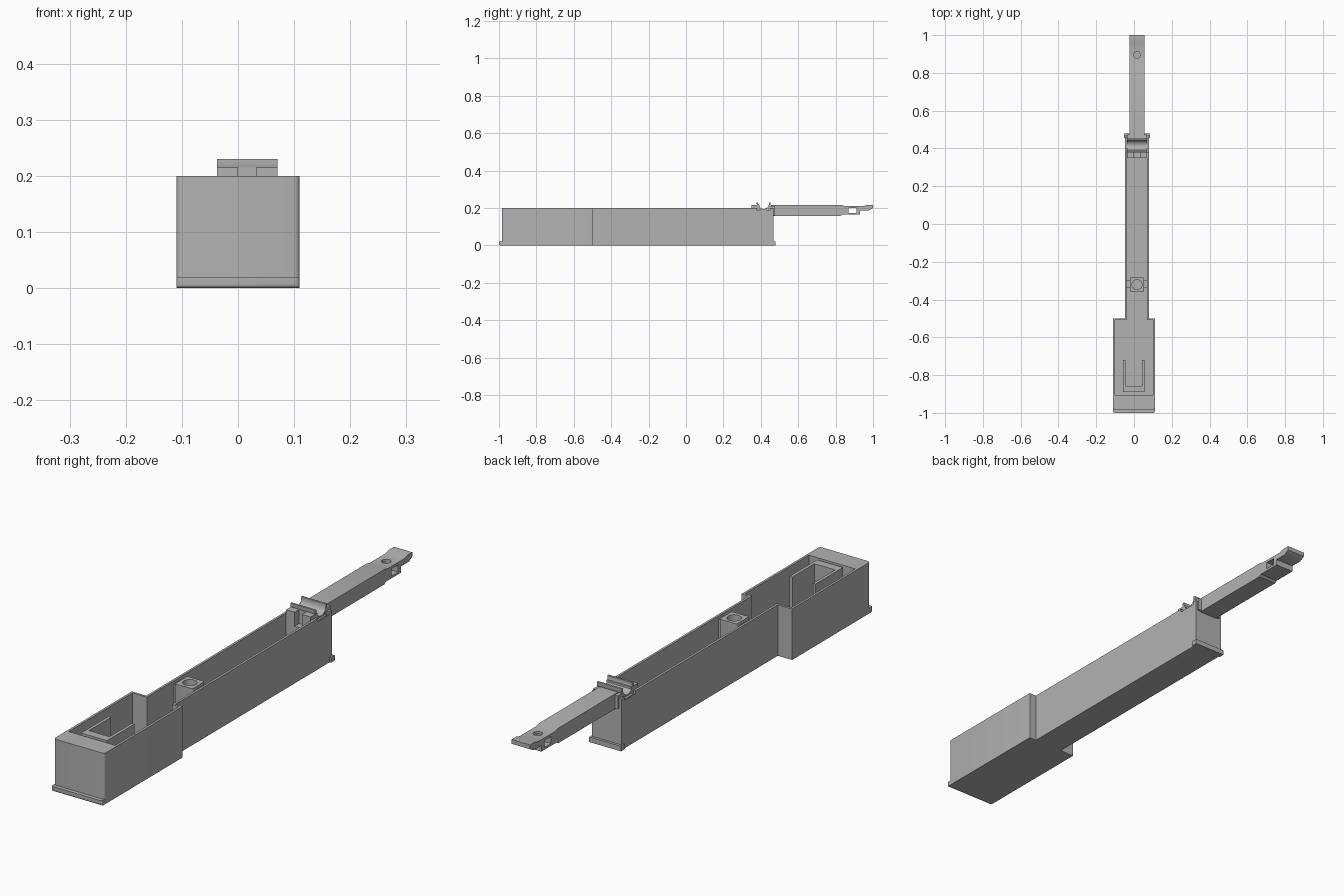
import bpy, bmesh, math
from mathutils import Vector

old = bpy.data.objects.get("Cube")
if old:
    bpy.data.objects.remove(old)

grey = bpy.data.materials.new("plain grey")
grey.use_nodes = True
grey.diffuse_color = (0.45, 0.45, 0.45, 1)
grey.node_tree.nodes["Principled BSDF"].inputs["Base Color"].default_value = grey.diffuse_color

MID = 0.016   # centre line of the narrow channel
RIM = 0.2     # height of the open top


def prism(name, outline, lo, hi, axis="z"):
    """Extrude an outline: (x, y) along z, or (y, z) along x."""
    bm = bmesh.new()
    place = (lambda a, b: (a, b, lo)) if axis == "z" else (lambda a, b: (lo, a, b))
    face = bm.faces.new([bm.verts.new(place(a, b)) for a, b in outline])
    step = Vector((0, 0, hi - lo)) if axis == "z" else Vector((hi - lo, 0, 0))
    ext = bmesh.ops.extrude_face_region(bm, geom=[face])
    bmesh.ops.translate(bm, vec=step, verts=[v for v in ext["geom"] if isinstance(v, bmesh.types.BMVert)])
    bmesh.ops.recalc_face_normals(bm, faces=bm.faces)
    mesh = bpy.data.meshes.new(name)
    bm.to_mesh(mesh)
    bm.free()
    mesh.materials.append(grey)
    obj = bpy.data.objects.new(name, mesh)
    bpy.context.collection.objects.link(obj)
    return obj


def box(name, x0, x1, y0, y1, z0, z1):
    return prism(name, [(x0, y0), (x1, y0), (x1, y1), (x0, y1)], z0, z1)


def circle(a, b, r, n=32):
    return [(a + r * math.cos(2 * math.pi * i / n), b + r * math.sin(2 * math.pi * i / n)) for i in range(n)]


def apply(obj):
    mesh = bpy.data.meshes.new_from_object(obj.evaluated_get(bpy.context.evaluated_depsgraph_get()))
    obj.modifiers.clear()
    obj.data = mesh


def cut(obj, *cutters):
    for cutter in cutters:
        mod = obj.modifiers.new("cut", "BOOLEAN")
        mod.operation, mod.solver, mod.object = "DIFFERENCE", "EXACT", cutter
        apply(obj)
        bpy.data.objects.remove(cutter)


def round_edges(obj, width, test):
    """Bevel only the edges whose two end points pass the test."""
    bm = bmesh.new()
    bm.from_mesh(obj.data)
    edges = [e for e in bm.edges if test(*(v.co for v in e.verts))]
    bmesh.ops.bevel(bm, geom=edges, offset=width, segments=4, profile=0.5, affect="EDGES")
    bm.to_mesh(obj.data)
    bm.free()


def tee(inset, front, back):
    """Plan outline of the wide case and the narrow channel behind it."""
    w, l, r, s = 0.11 - inset, -0.048 + inset, 0.079 - inset, -0.5 - inset
    return [(-w, front), (w, front), (w, s), (r, s), (r, back), (l, back), (l, s), (-w, s)]


# Open case: wide front box running into the narrow channel
case = prism("case", tee(0, -0.985, 0.468), 0, RIM)
round_edges(case, 0.01, lambda a, b: a.y < -0.98 and b.y < -0.98 and abs(a.z - b.z) > 0.1)
cut(case, prism("cavity", tee(0.009, -0.905, 0.46), 0.01, 0.3),
    box("cradle_notch", -0.1, 0.15, 0.38, 0.45, 0.187, 0.3))

# Lips along the bottom at both ends
front_lip = box("front_lip", -0.11, 0.11, -1, -0.975, 0, 0.02)
round_edges(front_lip, 0.008, lambda a, b: a.y < -0.99 and b.y < -0.99 and (a.z + b.z) < 0.03)
box("back_lip", -0.053, 0.085, 0.455, 0.478, 0, 0.02)

# Low ribs across the floor
box("front_floor_rib", -0.102, 0.102, -0.6, -0.592, 0.005, 0.016)
for i, y in enumerate((-0.09, 0.192)):
    box(f"channel_floor_rib_{i + 1}", -0.04, 0.072, y - 0.004, y + 0.004, 0.005, 0.016)

# U-shaped bracket standing in the wide box
prism("u_bracket", [(-0.058, -0.89), (0.055, -0.89), (0.055, -0.72), (0.043, -0.72),
                    (0.043, -0.857), (-0.046, -0.857), (-0.046, -0.72), (-0.058, -0.72)], 0.005, RIM)

# Screw post with side ties to the channel walls
post = box("screw_post", MID - 0.038, MID + 0.038, -0.36, -0.283, 0.005, RIM)
round_edges(post, 0.006, lambda a, b: abs(a.z - b.z) > 0.1)
cut(post, prism("screw_hole", circle(MID, -0.321, 0.026), 0.06, 0.3))
for side, x in (("right", -0.043), ("left", 0.053)):
    box(f"{side}_post_tie", x, x + 0.022, -0.34, -0.3, 0.005, RIM - 0.012)

# End block with a slot between two prongs
end_block = box("end_block", -0.037, 0.07, 0.35, 0.392, 0.005, 0.215)
cut(end_block, box("slot", 0, 0.032, 0.34, 0.378, 0.16, 0.3))
box("end_filler", -0.04, 0.072, 0.385, 0.465, 0.005, 0.18)

# Round cradle: a thin half tube open at the top, with upright ends
CY, CZ = 0.415, 0.224


def arc(r, sign):
    angles = [math.pi * (1 + i / 16) for i in range(17)]
    return [(CY + r * math.cos(a), CZ + r * math.sin(a)) for a in angles][::sign]


cradle_outline = ([(CY - 0.037, 0.23)] + arc(0.037, 1) + [(CY + 0.037, 0.23), (CY + 0.029, 0.23)]
                  + arc(0.029, -1) + [(CY - 0.029, 0.23)])
cradle = prism("cradle", cradle_outline, -0.037, 0.07, "x")
box("cradle_seat", -0.046, 0.077, 0.39, 0.44, 0.17, 0.19)
box("cradle_back", -0.037, 0.07, 0.442, 0.475, 0.16, 0.212)

# Long tongue with a stepped tip
tongue = prism("tongue", [(0.455, 0.157), (0.825, 0.157), (0.835, 0.164), (0.93, 0.164), (0.93, 0.188),
                          (0.978, 0.188), (1.0, 0.2), (1.0, 0.217), (0.97, 0.217), (0.95, 0.211),
                          (0.85, 0.211), (0.83, 0.216), (0.455, 0.216)], -0.024, 0.056, "x")
cut(tongue, box("window", -0.1, 0.1, 0.87, 0.912, 0.173, 0.201),
    prism("tip_hole", circle(MID, 0.895, 0.017), 0.19, 0.3))

# Smooth the rounded faces, keep the edges crisp
bpy.ops.object.select_all(action="DESELECT")
for obj in (case, front_lip, post, cradle, tongue):
    obj.select_set(True)
    bpy.context.view_layer.objects.active = obj
bpy.ops.object.shade_smooth_by_angle(angle=math.radians(30))
